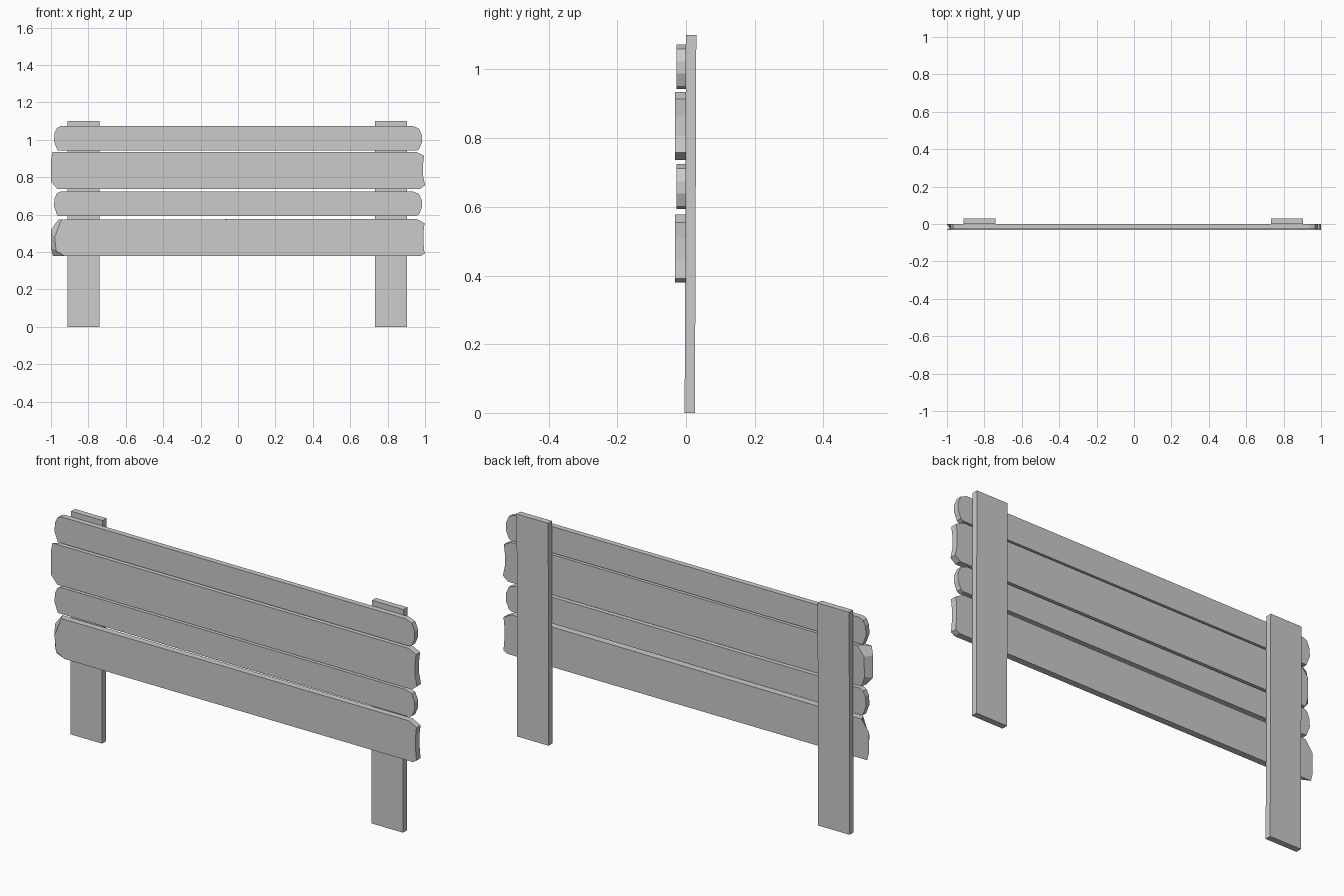
import bpy, bmesh

if "Cube" in bpy.data.objects:
    bpy.data.objects.remove(bpy.data.objects["Cube"])


def prism(name, front, back, yf, yb):
    """Loft between matching front and back xz outlines."""
    bm = bmesh.new()
    f = [bm.verts.new((x, yf, z)) for x, z in front]
    b = [bm.verts.new((x, yb, z)) for x, z in back]
    bm.faces.new(f)
    bm.faces.new(b[::-1])
    n = len(f)
    for i in range(n):
        j = (i + 1) % n
        bm.faces.new((f[i], b[i], b[j], f[j]))
    bmesh.ops.recalc_face_normals(bm, faces=bm.faces[:])
    mesh = bpy.data.meshes.new(name)
    bm.to_mesh(mesh)
    bm.free()
    obj = bpy.data.objects.new(name, mesh)
    bpy.context.collection.objects.link(obj)
    return obj


def plank(name, z0, left, right, yf, left_back=None):
    """Board with end profiles: left runs bottom to top, right top to bottom."""
    def shift(pts):
        return [(x, z + z0) for x, z in pts]
    prism(name, shift(left + right), shift((left_back or left) + right), yf, 0)


# Narrow boards with rounded ends
narrow_left = [(-0.965, 0), (-0.984, 0.05), (-0.98, 0.095), (-0.968, 0.12), (-0.95, 0.13)]
narrow_right = [(0.935, 0.13), (0.968, 0.117), (0.984, 0.08), (0.984, 0.045), (0.968, 0.007), (0.955, 0)]
plank("top_narrow_plank", 0.943, narrow_left, narrow_right, -0.027)
plank("lower_narrow_plank", 0.594, narrow_left, narrow_right, -0.027)

# Wide boards with rough chipped ends
wide_right = [(0.955, 0.198), (0.995, 0.178), (0.989, 0.13), (0.99, 0.07), (1.0, 0.022), (0.972, 0)]
low_right = [(0.955, 0.198), (0.997, 0.175), (0.992, 0.13), (0.992, 0.07), (0.997, 0.012), (0.978, 0)]
full_end = [(-0.965, 0), (-0.999, 0.04), (-1.0, 0.15), (-0.992, 0.198)]
cut_end = [(-0.96, 0), (-0.975, 0.05), (-0.972, 0.15), (-0.935, 0.198)]
plank("upper_wide_plank", 0.736, full_end, wide_right, -0.032, cut_end)
low_front = [(-0.925, 0), (-0.972, 0.025), (-0.98, 0.1), (-0.945, 0.195)]
low_back = [(-0.99, 0), (-1.0, 0.04), (-1.0, 0.14), (-0.96, 0.195)]
plank("bottom_wide_plank", 0.379, low_front, low_right, -0.032, low_back)

# Posts behind the boards, leaning very slightly backwards
for side, x0 in (("left", -0.912), ("right", 0.732)):
    outline = [(x0, 0), (x0, 1.1), (x0 + 0.172, 1.1), (x0 + 0.172, 0)]
    post = prism(side + "_post", outline, outline, -0.004, 0.026)
    for v in post.data.vertices:
        v.co.y += 0.004 * v.co.z / 1.1
